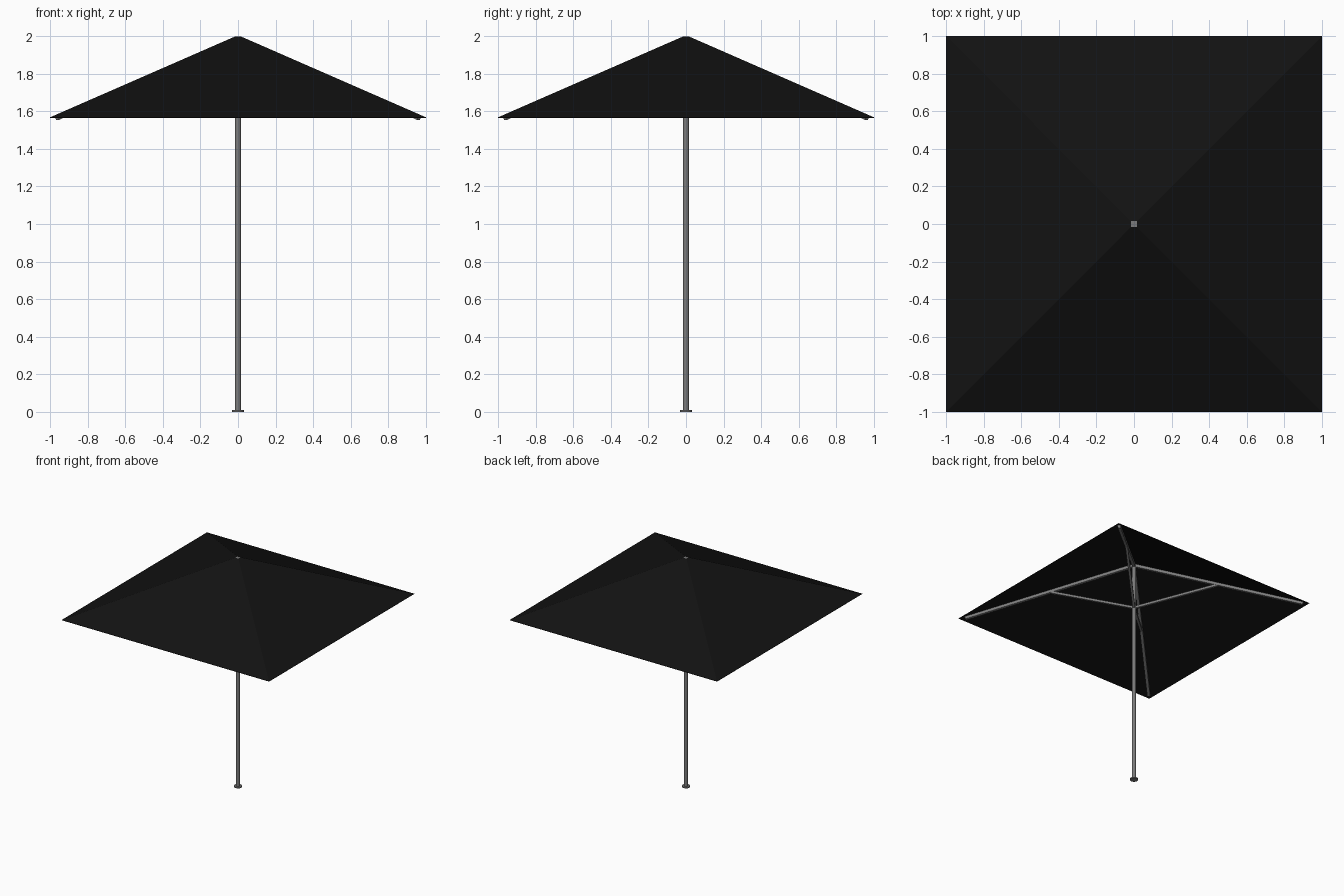
import bpy, bmesh
from math import pi
from mathutils import Vector

if "Cube" in bpy.data.objects:
    bpy.data.objects.remove(bpy.data.objects["Cube"])


def mat(name, c):
    m = bpy.data.materials.new(name)
    m.diffuse_color = (c, c, c, 1)
    m.use_nodes = True
    m.node_tree.nodes["Principled BSDF"].inputs["Base Color"].default_value = m.diffuse_color
    return m


BLACK = mat("black_fabric", 0.006)
METAL = mat("grey_metal", 0.2)


def cylinder(name, r, z0, z1, sides=16):
    bpy.ops.mesh.primitive_cylinder_add(vertices=sides, radius=r, depth=z1 - z0,
                                        location=(0, 0, (z0 + z1) / 2))
    o = bpy.context.object
    o.name = name
    o.data.materials.append(METAL)
    bpy.ops.object.shade_smooth_by_angle()
    return o


def bar(name, a, b, width, height):
    """Rectangular bar from a to b, its height kept in the vertical plane."""
    a, b = Vector(a), Vector(b)
    d = b - a
    side = d.cross(Vector((0, 0, 1))).normalized() * width / 2
    up = side.cross(d).normalized() * height / 2
    bm = bmesh.new()
    ring = [[bm.verts.new(p + side * s + up * u)
             for s, u in ((-1, -1), (1, -1), (1, 1), (-1, 1))] for p in (a, b)]
    bm.faces.new(ring[0])
    bm.faces.new(ring[1][::-1])
    for i in range(4):
        j = (i + 1) % 4
        bm.faces.new((ring[0][i], ring[0][j], ring[1][j], ring[1][i]))
    bmesh.ops.recalc_face_normals(bm, faces=bm.faces)
    me = bpy.data.meshes.new(name)
    bm.to_mesh(me)
    bm.free()
    me.materials.append(METAL)
    o = bpy.data.objects.new(name, me)
    bpy.context.collection.objects.link(o)


# Square pyramid canopy, open underneath and at the tip
bpy.ops.mesh.primitive_cone_add(vertices=4, radius1=2 ** 0.5, radius2=0.016 * 2 ** 0.5,
                                depth=0.43, end_fill_type='NOTHING',
                                location=(0, 0, 1.783), rotation=(0, 0, pi / 4))
canopy = bpy.context.object
canopy.name = "canopy"
bpy.ops.object.transform_apply(location=True, rotation=True)
canopy.data.materials.append(BLACK)
thick = canopy.modifiers.new("thickness", 'SOLIDIFY')
thick.thickness = 0.003
thick.offset = -1

# Pole, foot disc and square top cap
cylinder("pole", 0.016, 0, 1.99)
cylinder("foot_disc", 0.032, 0, 0.01, 24)
bpy.ops.mesh.primitive_cube_add(size=1, location=(0, 0, 1.989))
cap = bpy.context.object
cap.name = "top_cap"
cap.scale = (0.03, 0.03, 0.018)
cap.data.materials.append(METAL)

# Four diagonal ribs under the canopy and their support struts
for sx in (-1, 1):
    for sy in (-1, 1):
        bar("rib", (0.008 * sx, 0.008 * sy, 1.982), (0.963 * sx, 0.963 * sy, 1.566), 0.024, 0.024)
        bar("strut", (0.005 * sx, 0.005 * sy, 1.597), (0.48 * sx, 0.48 * sy, 1.774), 0.02, 0.02)
